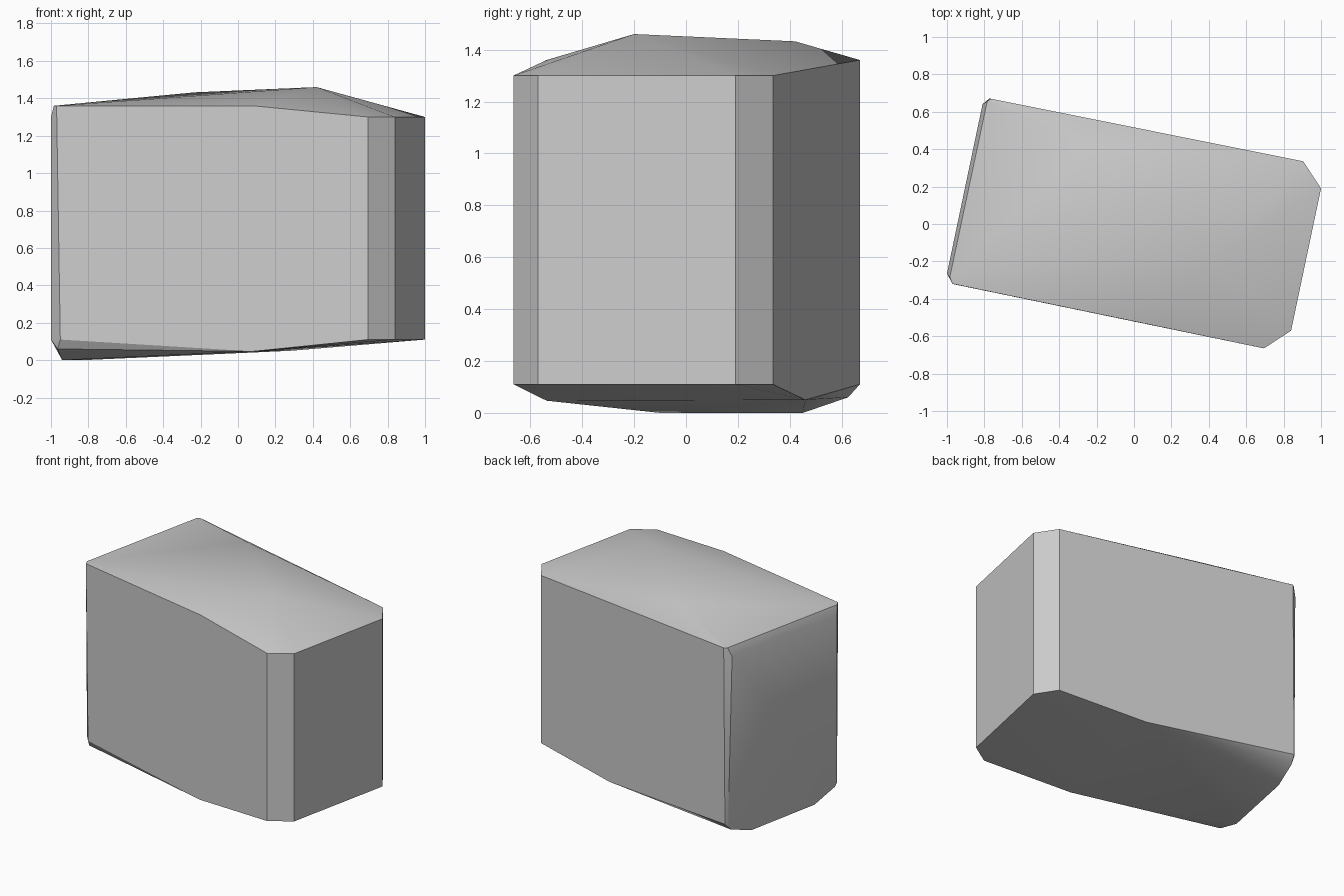
import bpy
import bmesh
import math

if "Cube" in bpy.data.objects:
    bpy.data.objects.remove(bpy.data.objects["Cube"], do_unlink=True)


def flat_material(name, color):
    mat = bpy.data.materials.new(name)
    mat.use_nodes = True
    mat.diffuse_color = color
    mat.node_tree.nodes["Principled BSDF"].inputs["Base Color"].default_value = color
    return mat


def convex_block(name, points, material):
    """Wrap the points in a convex skin and merge the coplanar triangles."""
    bm = bmesh.new()
    for point in points:
        bm.verts.new(point)
    result = bmesh.ops.convex_hull(bm, input=bm.verts)
    loose = [v for v in bm.verts if not v.link_faces]
    bmesh.ops.delete(bm, geom=loose, context="VERTS")
    bmesh.ops.dissolve_limit(bm, angle_limit=math.radians(1.0),
                             verts=bm.verts, edges=bm.edges)
    bmesh.ops.recalc_face_normals(bm, faces=bm.faces)
    mesh = bpy.data.meshes.new(name)
    bm.to_mesh(mesh)
    bm.free()
    mesh.materials.append(material)
    obj = bpy.data.objects.new(name, mesh)
    bpy.context.collection.objects.link(obj)
    return obj


LOW, HIGH, RIM = 0.11, 1.3, 1.36

# Broad chamfered end: four upright edges
wide_end = [(0.695, -0.665), (0.84, -0.57), (1, 0.19), (0.905, 0.335)]
points = [(x, y, z) for x, y in wide_end for z in (LOW, HIGH)]

# Narrow chamfered end: tapering corner strips
points += [(-0.95, -0.325, LOW), (-1, -0.265, LOW),
           (-0.775, 0.67, LOW), (-0.79, 0.655, LOW)]
points += [(-1, -0.265, HIGH), (-0.81, 0.64, HIGH)]
points += [(-0.97, -0.32, RIM), (-0.985, -0.285, RIM),
           (-0.765, 0.67, RIM), (-0.785, 0.655, RIM)]

# Crown: two shallow peaks and the bend in the front rim
points += [(0.42, -0.2, 1.46), (-0.23, 0.42, 1.432), (0.08, -0.537, RIM)]

# Underside: bends in both long edges and the lowest end edge
points += [(0.08, -0.537, 0.047), (0.28, 0.46, 0.05)]
points += [(-0.965, -0.29, 0.06), (-0.79, 0.625, 0.06)]
points += [(-0.94, -0.1, 0), (-0.83, 0.45, 0)]

stone = flat_material("stone grey", (0.6, 0.6, 0.6, 1))
block = convex_block("stone_block", points, stone)

# Soft shading over the crown, crisp chamfers
bpy.ops.object.select_all(action="DESELECT")
block.select_set(True)
bpy.context.view_layer.objects.active = block
bpy.ops.object.shade_smooth_by_angle(angle=math.radians(30))
